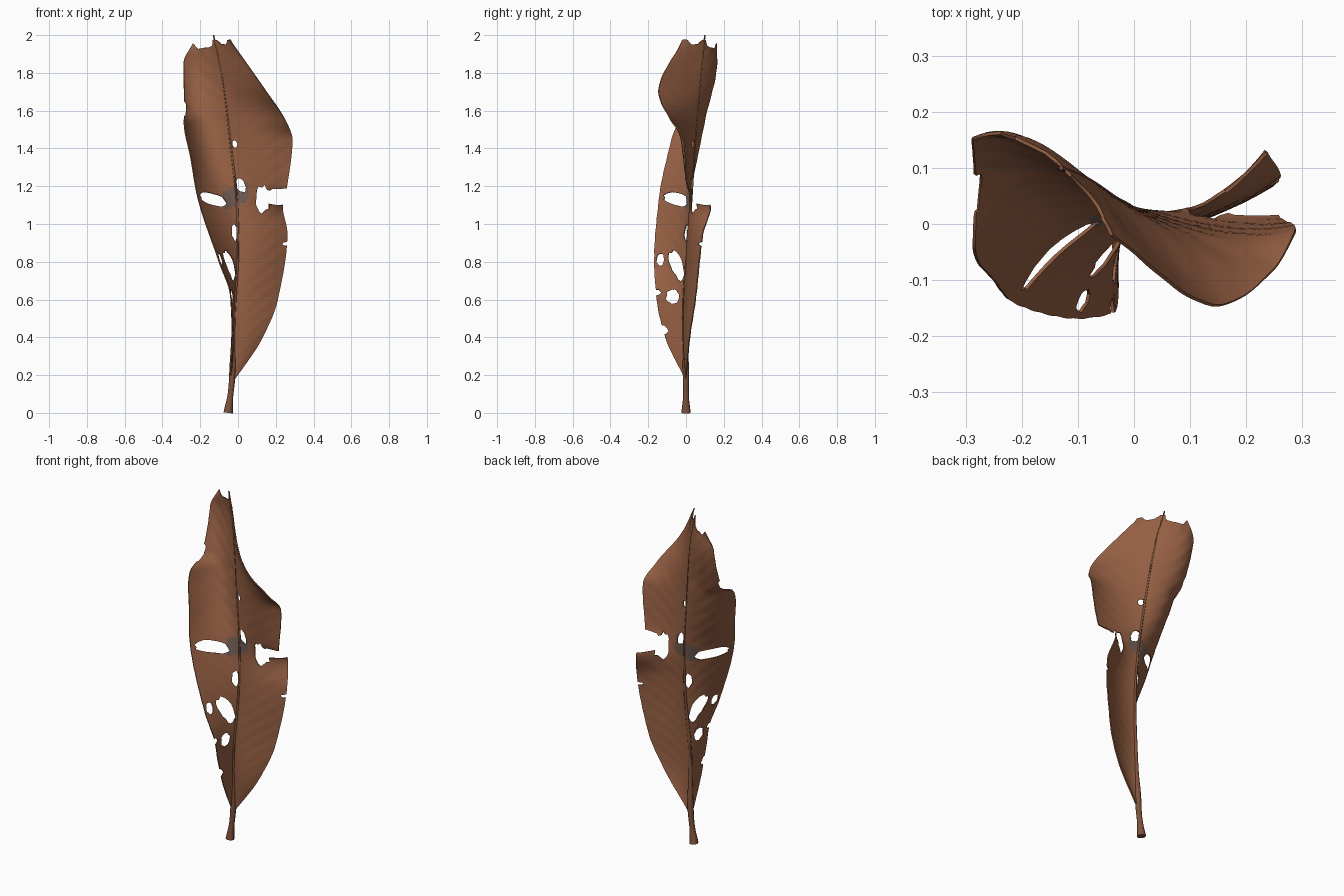
import bpy, bmesh, math, random
from mathutils import Vector
from mathutils.geometry import delaunay_2d_cdt

if "Cube" in bpy.data.objects:
    bpy.data.objects.remove(bpy.data.objects["Cube"])
random.seed(4)

def material(name, rgb):
    m = bpy.data.materials.new(name)
    m.diffuse_color = (*rgb, 1)
    m.use_nodes = True
    m.node_tree.nodes["Principled BSDF"].inputs["Base Color"].default_value = m.diffuse_color
    return m

brown = material("dry_brown", (0.30, 0.115, 0.056))
grey = material("withered_grey_brown", (0.16, 0.105, 0.085))
dark = material("stem_brown", (0.21, 0.085, 0.045))

# Midrib: z, x, y
RIB = [(0, -.052, 0), (.2, -.03, 0), (.5, -.022, -.01), (.9, 0, .01),
       (1.1, -.005, .025), (1.4, -.035, .045), (1.8, -.085, .08), (2, -.13, .1)]
# Blade halves: z, halfway point x y, edge x y
LEFT = [(.18, -.035, 0, -.04, -.005), (.4, -.03, -.06, -.03, -.11), (.6, -.035, -.075, -.035, -.155),
        (.8, -.06, -.07, -.1, -.168), (1.15, -.12, -.02, -.215, -.14), (1.35, -.16, .04, -.25, -.1),
        (1.54, -.19, .09, -.285, -.04), (1.6, -.19, .11, -.283, .06),
        (1.85, -.2, .155, -.288, .15), (1.97, -.17, .13, -.23, .165)]
RIGHT = [(.18, -.022, 0, -.015, 0), (.4, .05, -.01, .13, .02), (.6, .085, 0, .21, .05),
         (.95, .125, .02, .26, .09), (1.09, .12, .035, .235, .13), (1.2, .12, .01, .26, .01),
         (1.45, .13, -.02, .288, -.01), (1.55, .11, -.035, .25, -.08),
         (1.7, .05, -.045, .15, -.145), (1.97, -.075, .04, -.04, -.02)]
# Holes and bites: centre u (across), centre z, half width, half height, slope
HOLES = [(-.59, 1.13, .34, .035, -.03), (-.35, .78, .29, .06, -.16), (-.85, .81, .1, .033),
         (-.1, .955, .09, .045), (-.45, .615, .25, .035), (-1, .637, .15, .016), (-1, .44, .22, .025),
         (.06, 1.425, .04, .02), (.1, 1.205, .11, .033, -.1), (.55, 1.13, .16, .07),
         (1, 1.143, .5, .045), (1, .895, .09, .01), (-1, 1.61, .07, .04),
         (-.6, 1.98, .5, .05), (.45, 1.98, .35, .03)]

def sample(rows, z):
    """Smooth interpolation without overshoot."""
    z = min(max(z, rows[0][0]), rows[-1][0])
    i = 0
    while i < len(rows) - 2 and z > rows[i + 1][0]:
        i += 1
    def slope(k, c):
        return (rows[k + 1][c] - rows[k][c]) / (rows[k + 1][0] - rows[k][0])
    def tangent(k, c):
        if k == 0 or k == len(rows) - 1:
            return slope(min(k, len(rows) - 2), c)
        a, b = slope(k - 1, c), slope(k, c)
        return 2 * a * b / (a + b) if a * b > 0 else 0
    h = rows[i + 1][0] - rows[i][0]
    t = (z - rows[i][0]) / h
    s = t * t * (3 - 2 * t)
    return [(1 - s) * rows[i][c] + s * rows[i + 1][c]
            + t * (1 - t) * h * ((1 - t) * tangent(i, c) - t * tangent(i + 1, c))
            for c in range(1, len(rows[0]))]

def blade(u, z):
    """Parabolic cross-section from midrib through halfway point to edge."""
    rx, ry = sample(RIB, z)
    mx, my, ex, ey = sample(LEFT if u < 0 else RIGHT, z)
    a = abs(u)
    w0, w1, w2 = (1 - a) * (1 - 2 * a), 4 * a * (1 - a), a * (2 * a - 1)
    ripple = .0025 * math.sin((z - .22 * a) * 75) * a * (1.3 - a) * min(1, (z - .18) * 3)
    return Vector((rx * w0 + mx * w1 + ex * w2, ry * w0 + my * w1 + ey * w2 + ripple, z))

def inside(p, poly):
    hit = False
    for (x0, y0), (x1, y1) in zip(poly, poly[1:] + poly[:1]):
        if (y0 > p[1]) != (y1 > p[1]) and p[0] < x0 + (p[1] - y0) * (x1 - x0) / (y1 - y0):
            hit = not hit
    return hit

def ragged(cu, cz, a, b, tilt=0, n=18):
    out = []
    for i in range(n):
        t, r = 2 * math.pi * i / n, random.uniform(.87, 1.13)
        du = a * r * math.cos(t)
        out.append((cu + du, cz + b * r * math.sin(t) + tilt * du))
    return out

# Leaf blade: triangulated flat with the holes, then bent into shape
S, NU, NZ, Z0, Z1 = .25, 32, 110, .18, 1.975
holes = [ragged(*h) for h in HOLES]
pts, edges = [], []

def loop(points):
    n = len(pts)
    pts.extend(Vector((u * S, z)) for u, z in points)
    edges.extend((n + i, n + (i + 1) % len(points)) for i in range(len(points)))

us = [-1 + 2 * i / NU for i in range(NU + 1)]
zs = [Z0 + (Z1 - Z0) * j / NZ for j in range(NZ + 1)]
loop([(u, Z0) for u in us] + [(1, z) for z in zs[1:]]
     + [(u, Z1) for u in us[-2::-1]] + [(-1, z) for z in zs[-2:0:-1]])
for h in holes:
    loop(h)
for u in us[1:-1]:
    for z in zs[1:-1]:
        if not any(inside((u, z), h) for h in holes):
            pts.append(Vector((u * S, z)))
flat, _, tris, *_ = delaunay_2d_cdt(pts, edges, [], 0, 1e-5)
bm = bmesh.new()
verts = [bm.verts.new(blade(min(1, max(-1, p.x / S)), p.y)) for p in flat]
for t in tris:
    u = sum(flat[i].x for i in t) / 3 / S
    z = sum(flat[i].y for i in t) / 3
    if abs(u) > 1 or not Z0 < z < Z1 or any(inside((u, z), h) for h in holes):
        continue
    f = bm.faces.new([verts[i] for i in t])
    # withered patches around the central tears
    if abs(z - 1.15 - .1 * u) < .05 and -.3 < u < .25 or abs(u + .02) < .06 and abs(z - .73) < .03:
        f.material_index = 1
bmesh.ops.delete(bm, geom=[v for v in bm.verts if not v.link_faces], context='VERTS')
bmesh.ops.recalc_face_normals(bm, faces=bm.faces)
me = bpy.data.meshes.new("leaf_blade")
bm.to_mesh(me)
bm.free()
leaf = bpy.data.objects.new("leaf_blade", me)
bpy.context.collection.objects.link(leaf)
me.materials.append(brown)
me.materials.append(grey)
solid = leaf.modifiers.new("thickness", 'SOLIDIFY')
solid.thickness, solid.offset = .006, 0
bpy.context.view_layer.objects.active = leaf
leaf.select_set(True)
bpy.ops.object.modifier_apply(modifier="thickness")
bpy.ops.object.shade_smooth_by_angle(angle=math.radians(45))
leaf.select_set(False)

# Stalk and midrib: one tapered tube
cu = bpy.data.curves.new("stalk_and_midrib", 'CURVE')
cu.dimensions, cu.bevel_depth, cu.bevel_resolution, cu.use_fill_caps = '3D', 1, 2, True
cu.materials.append(dark)
sp = cu.splines.new('POLY')
sp.points.add(60)
for i, p in enumerate(sp.points):
    z = i / 30
    p.co = (*sample(RIB, z), z, 1)
    p.radius = sample([(0, .025), (.1, .015), (.22, .017), (.4, .011), (2, .004)], z)[0]
stalk = bpy.data.objects.new("stalk_and_midrib", cu)
bpy.context.collection.objects.link(stalk)
bpy.context.view_layer.objects.active = stalk
stalk.select_set(True)
bpy.ops.object.convert(target='MESH')
bpy.ops.object.shade_smooth_by_angle(angle=math.radians(45))
